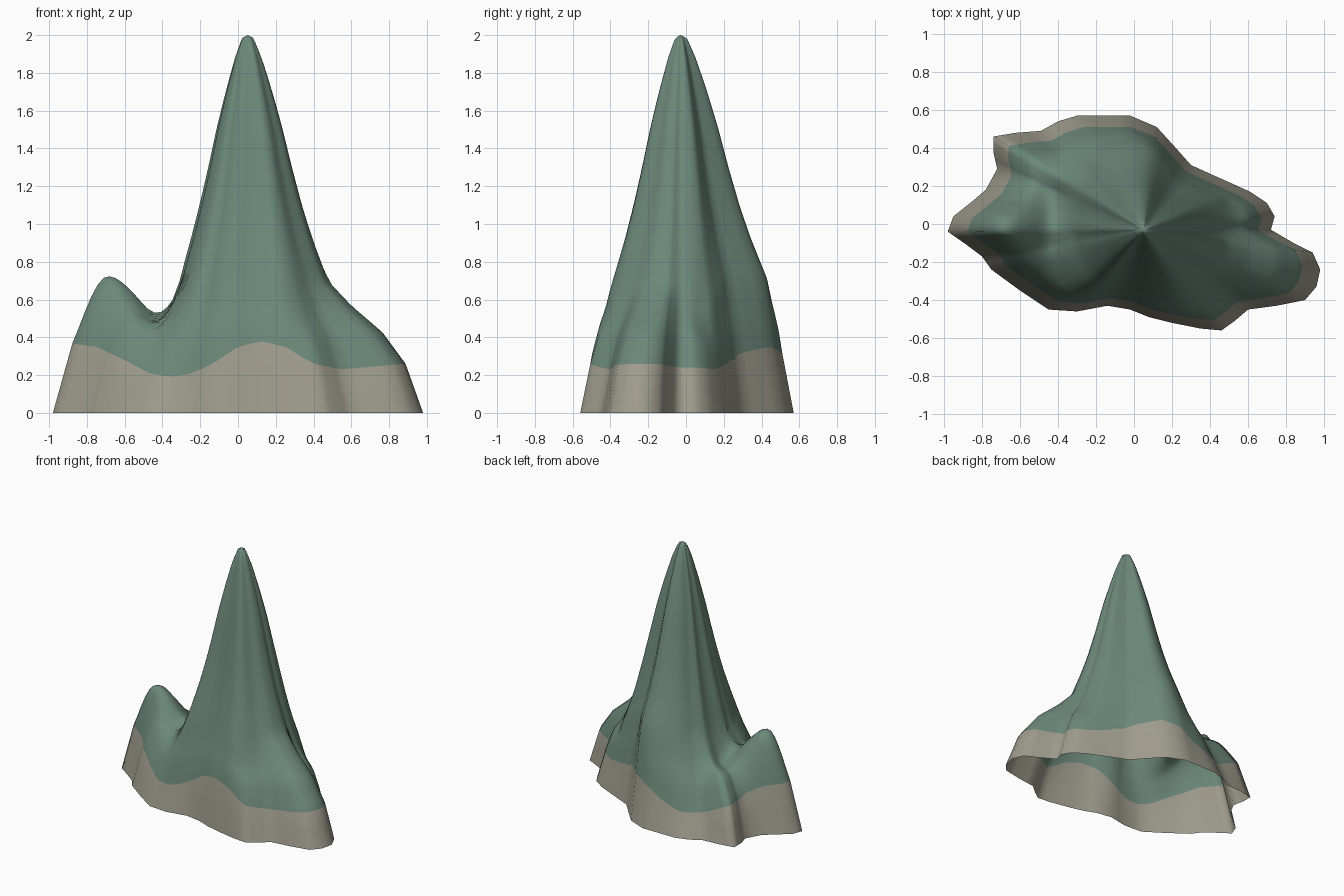
import bpy
import bmesh
from math import exp, hypot
from mathutils import Vector

old = bpy.data.objects.get("Cube")
if old:
    bpy.data.objects.remove(old, do_unlink=True)


def make_material(name, colour):
    mat = bpy.data.materials.new(name)
    mat.use_nodes = True
    mat.diffuse_color = (*colour, 1)
    mat.node_tree.nodes["Principled BSDF"].inputs["Base Color"].default_value = (*colour, 1)
    return mat


def interpolate(points, value):
    """Straight-line lookup through sorted (input, output) pairs."""
    if value <= points[0][0]:
        return points[0][1]
    for (start, low), (end, high) in zip(points, points[1:]):
        if value <= end:
            return low + (high - low) * (value - start) / (end - start)
    return points[-1][1]


# Ground outline of the mountain, counter-clockwise
OUTLINE = [
    (.98, -.24), (.94, -.15), (.84, -.1), (.72, -.03), (.74, .04), (.7, .11), (.61, .17),
    (.5, .22), (.41, .26), (.3, .31), (.22, .4), (.12, .51), (-.02, .57), (-.16, .57),
    (-.3, .57), (-.4, .54), (-.49, .49), (-.62, .48), (-.74, .46), (-.74, .38), (-.72, .29),
    (-.78, .18), (-.85, .12), (-.95, .04), (-.98, -.04), (-.88, -.11), (-.8, -.17),
    (-.75, -.24), (-.6, -.35), (-.45, -.45), (-.3, -.46), (-.14, -.43), (-.02, -.45),
    (.08, -.49), (.2, -.52), (.35, -.55), (.46, -.56), (.53, -.51), (.6, -.45),
    (.75, -.43), (.9, -.4), (.96, -.33)]
# Height of the colour boundary along x
RIM = [(-.89, .37), (-.75, .35), (-.6, .28), (-.45, .2), (-.3, .19), (-.15, .25),
       (0, .35), (.12, .38), (.25, .35), (.4, .26), (.55, .23), (.88, .26)]
# Steep summit cone: distance from the axis, height
CONE = [(0, 2), (.03, 1.985), (.07, 1.88), (.12, 1.71), (.17, 1.52), (.22, 1.3),
        (.27, 1.1), (.32, .93)]
CENTRE = Vector((.05, -.03))
RINGS = 28
RIM_SCALE = .9


def bump(x, y, cx, cy, sx, sy):
    return exp(-((x - cx) / sx) ** 2 - ((y - cy) / sy) ** 2)


def cone_spread(spoke, fold):
    """Width of the summit cone along a spoke: narrow to -x, wider to +y."""
    direction = spoke.normalized()
    across = direction.x * (1.17 if direction.x < 0 else 1.0)
    along = direction.y * (.92 if direction.y > 0 else 1.03)
    limit = min(spoke.length * RIM_SCALE / .48, 1.06)
    return limit * fold / hypot(across, along)


def slope_height(x, y, dist, radius, spread, rim):
    """Cone near the axis, gentle foot towards the rim, a side peak and hollows."""
    foot = .4 * spread
    rest = radius - foot
    knots = [(d * spread, z) for d, z in CONE] + [
        (foot, .7), (foot + rest * .3, .7 + (rim - .7) * .3),
        (foot + rest * .7, .7 + (rim - .7) * .62), (radius, rim)]
    fade = 1 - (dist / radius) ** 8
    side_peak = .3 * bump(x, y, -.75, 0, .18, .22)
    saddle = .13 * bump(x, y, -.41, 0, .11, .35)
    hollows = .17 * bump(x, y, .46, .13, .15, .12) + .07 * bump(x, y, .32, -.42, .15, .12)
    return interpolate(knots, dist) + fade * (side_peak - saddle - hollows)


# Subdivide the outline once for softer folds
spokes = []
for i, point in enumerate(OUTLINE):
    a, b = Vector(point), Vector(OUTLINE[(i + 1) % len(OUTLINE)])
    spokes += [a - CENTRE, (a + b) / 2 - CENTRE]
count = len(spokes)
lengths = [s.length for s in spokes]
spreads = []
for i, spoke in enumerate(spokes):
    near = [lengths[(i + k) % count] for k in range(-6, 7)]
    fold = (lengths[i] * len(near) / sum(near)) ** .35
    spreads.append(cone_spread(spoke, fold))

# Mountain shell: rings from the ground to the rim, then up to the summit
bm = bmesh.new()
rows = []
for level in (0, .5, 1):
    row = []
    for spoke in spokes:
        edge = CENTRE + spoke * RIM_SCALE
        p = CENTRE + spoke * (1 + (RIM_SCALE - 1) * level)
        rim = interpolate(RIM, edge.x) * (.92 if edge.y > .25 else 1)
        row.append(bm.verts.new((p.x, p.y, rim * level)))
    rows.append(row)
for ring in range(RINGS - 1, 0, -1):
    t = ring / RINGS
    row = []
    for i, spoke in enumerate(spokes):
        rim = rows[2][i].co.z
        radius = lengths[i] * RIM_SCALE
        p = CENTRE + spoke * RIM_SCALE * t
        z = slope_height(p.x, p.y, radius * t, radius, spreads[i], rim)
        row.append(bm.verts.new((p.x, p.y, z)))
    rows.append(row)

for r, (low, high) in enumerate(zip(rows, rows[1:])):
    for i in range(count):
        j = (i + 1) % count
        face = bm.faces.new((low[i], low[j], high[j], high[i]))
        face.material_index = 0 if r < 2 else 1
summit = bm.verts.new((CENTRE.x, CENTRE.y, 2))
for i in range(count):
    bm.faces.new((rows[-1][i], rows[-1][(i + 1) % count], summit)).material_index = 1
for face in bm.faces:
    face.smooth = True

mesh = bpy.data.meshes.new("mountain")
bm.to_mesh(mesh)
bm.free()
mesh.materials.append(make_material("tan rock", (.345, .332, .265)))
mesh.materials.append(make_material("muted green", (.15, .245, .195)))
mountain = bpy.data.objects.new("mountain", mesh)
bpy.context.collection.objects.link(mountain)
